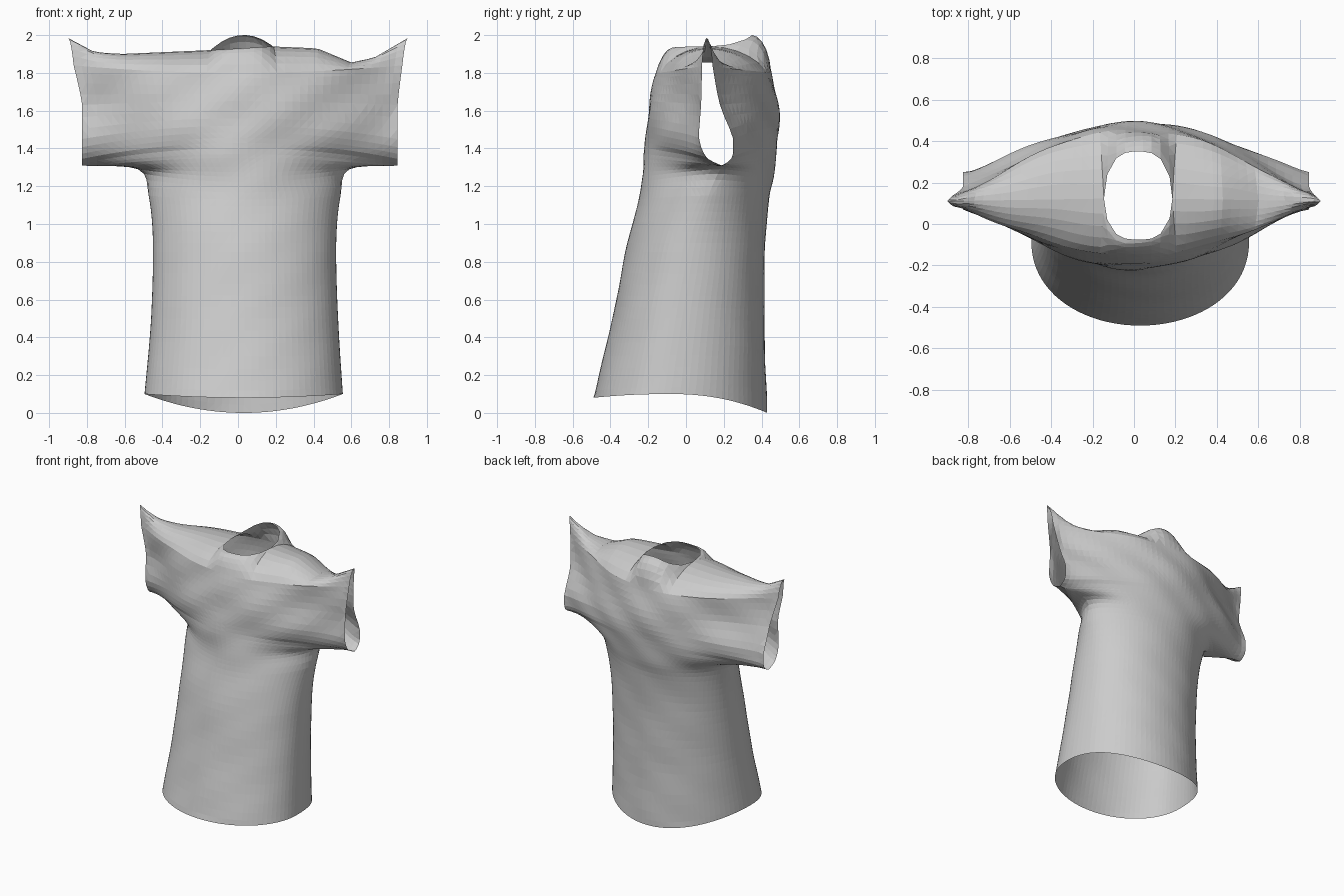
import bpy, bmesh, math
from mathutils import Vector

cube = bpy.data.objects.get("Cube")
if cube:
    bpy.data.objects.remove(cube)

mat = bpy.data.materials.new("grey cloth")
mat.use_nodes = True
GREY = (0.6, 0.6, 0.6, 1)
mat.diffuse_color = GREY
mat.node_tree.nodes["Principled BSDF"].inputs["Base Color"].default_value = GREY

# Each row runs from side seam to side seam:
# half width, x shift, edge z, edge y front, edge y back,
# centre y front, centre z front, centre y back, centre z back, curve power
ROWS = [
    (.525, .03, .10, -.08, -.08, -.49, .08, .43, .00, .46),
    (.495, .035, .50, -.02, -.02, -.39, .50, .415, .48, .46),
    (.485, .035, .90, .05, .05, -.31, .90, .42, .90, .48),
    (.508, .035, 1.15, .12, .12, -.25, 1.13, .44, 1.13, .56),
    (.560, .03, 1.29, .18, .18, -.23, 1.25, .465, 1.25, .72),
    (.835, .01, 1.31, .19, .19, -.22, 1.37, .48, 1.37, 1.35),
    (.835, .01, 1.345, .115, .24, -.215, 1.43, .485, 1.43, 1.4),
    (.835, .01, 1.45, .07, .25, -.21, 1.52, .49, 1.52, 1.4),
    (.835, .01, 1.63, .08, .18, -.195, 1.65, .485, 1.65, 1.45),
    (.870, .00, 1.84, .085, .14, -.155, 1.80, .455, 1.80, 1.35),
]
STEPS = [7, 7, 5, 4, 5, 2, 3, 3, 4]
COLS = 42
TOP = [(-.9, 1.985), (-.76, 1.91), (-.62, 1.90), (-.16, 1.92), (.18, 1.94),
       (.42, 1.93), (.6, 1.855), (.72, 1.88), (.9, 1.985)]
NECK_X, NECK_R = .02, .165


def spline(i, t):
    """Smooth blend between two rows without overshoot."""
    a, b = ROWS[i], ROWS[i + 1]
    p, n = ROWS[max(i - 1, 0)], ROWS[min(i + 2, len(ROWS) - 1)]
    out = []
    for k in range(len(a)):
        v = .5 * (2 * a[k] + (b[k] - p[k]) * t
                  + (2 * p[k] - 5 * a[k] + 4 * b[k] - n[k]) * t ** 2
                  + (3 * a[k] - p[k] - 3 * b[k] + n[k]) * t ** 3)
        out.append(min(max(v, min(a[k], b[k])), max(a[k], b[k])))
    return out


def shoulder_z(x):
    for (x0, z0), (x1, z1) in zip(TOP, TOP[1:]):
        if x <= x1:
            return z0 + (z1 - z0) * (x - x0) / (x1 - x0)
    return TOP[-1][1]


def crease(p):
    """Faint cloth ripple, stronger on the chest and shoulders."""
    amount = .001 + .003 * max(0, min(1, (p.z - 1.1) / .4))
    return amount * (math.sin(p.x * 9 + p.z * 13) + math.sin(p.z * 21 - p.x * 15))


def column(c, spread):
    """Columns are round-spaced on the torso and even across the sleeves."""
    t = 2 * c / COLS - 1
    return math.sin(t * math.pi / 2) * (1 - spread) + t * spread


def row_points(r, back, spread):
    w, shift, ze, yef, yeb, yf, zf, yb, zb, power = r
    ye, yc, zc = (yeb, yb, zb) if back else (yef, yf, zf)
    pts = []
    for c in range(COLS + 1):
        u = column(c, spread)
        g = max(0, 1 - u * u) ** power
        pts.append(Vector((u * w + shift, ye + (yc - ye) * g, zc + (ze - zc) * u * u)))
    return pts


def shoulder_points(back):
    """Shoulder seam, opened into a rounded hole around the neck."""
    pts = []
    for c in range(COLS + 1):
        x = column(c, 1) * .9
        # Snap the nearest outer column onto the side of the neck hole
        if NECK_R < abs(x - NECK_X) < NECK_R + 1.8 / COLS:
            x = NECK_X + math.copysign(NECK_R, x)
        q = min(1, abs(x - NECK_X) / NECK_R)
        h = math.sqrt(1 - q ** 3)
        y = .125 - .015 * abs(x) / .9 + (.225 if back else -.2) * h
        z = shoulder_z(x) + (.07 * (1 - q * q) if back else 0)
        pts.append(Vector((x, y, min(z, 2))))
    return pts


def sheet_rows(back):
    rows = []
    for i, n in enumerate(STEPS):
        for s in range(n):
            spread = min(1, max(0, (i + s / n - 3) / 2))
            rows.append(row_points(spline(i, s / n), back, spread))
    last, top = row_points(ROWS[-1], back, 1), shoulder_points(back)
    # Rounded roll from chest or back over to the shoulder seam
    for k in range(6):
        s = k / 5
        fy, fz = s ** 1.25, 1 - (1 - s) ** 1.9
        rows.append([Vector((a.x + (b.x - a.x) * s, a.y + (b.y - a.y) * fy,
                             a.z + (b.z - a.z) * fz)) for a, b in zip(last, top)])
    return rows


bm = bmesh.new()
for back in (False, True):
    grid = []
    rows = sheet_rows(back)
    for j, pts in enumerate(rows):
        line = []
        for c, p in enumerate(pts):
            # Open edges and seams stay clean
            if 0 < c < COLS and 0 < j < len(rows) - 1:
                p.y += crease(p)
            line.append(bm.verts.new(p))
        grid.append(line)
    for j in range(len(grid) - 1):
        for c in range(COLS):
            quad = [grid[j][c], grid[j][c + 1], grid[j + 1][c + 1], grid[j + 1][c]]
            bm.faces.new(quad[::-1] if back else quad)

# Sew the side, underarm and shoulder seams
bmesh.ops.remove_doubles(bm, verts=bm.verts, dist=.0015)
bmesh.ops.triangulate(bm, faces=bm.faces)

mesh = bpy.data.meshes.new("shirt")
bm.to_mesh(mesh)
bm.free()
mesh.materials.append(mat)
shirt = bpy.data.objects.new("shirt", mesh)
bpy.context.collection.objects.link(shirt)
